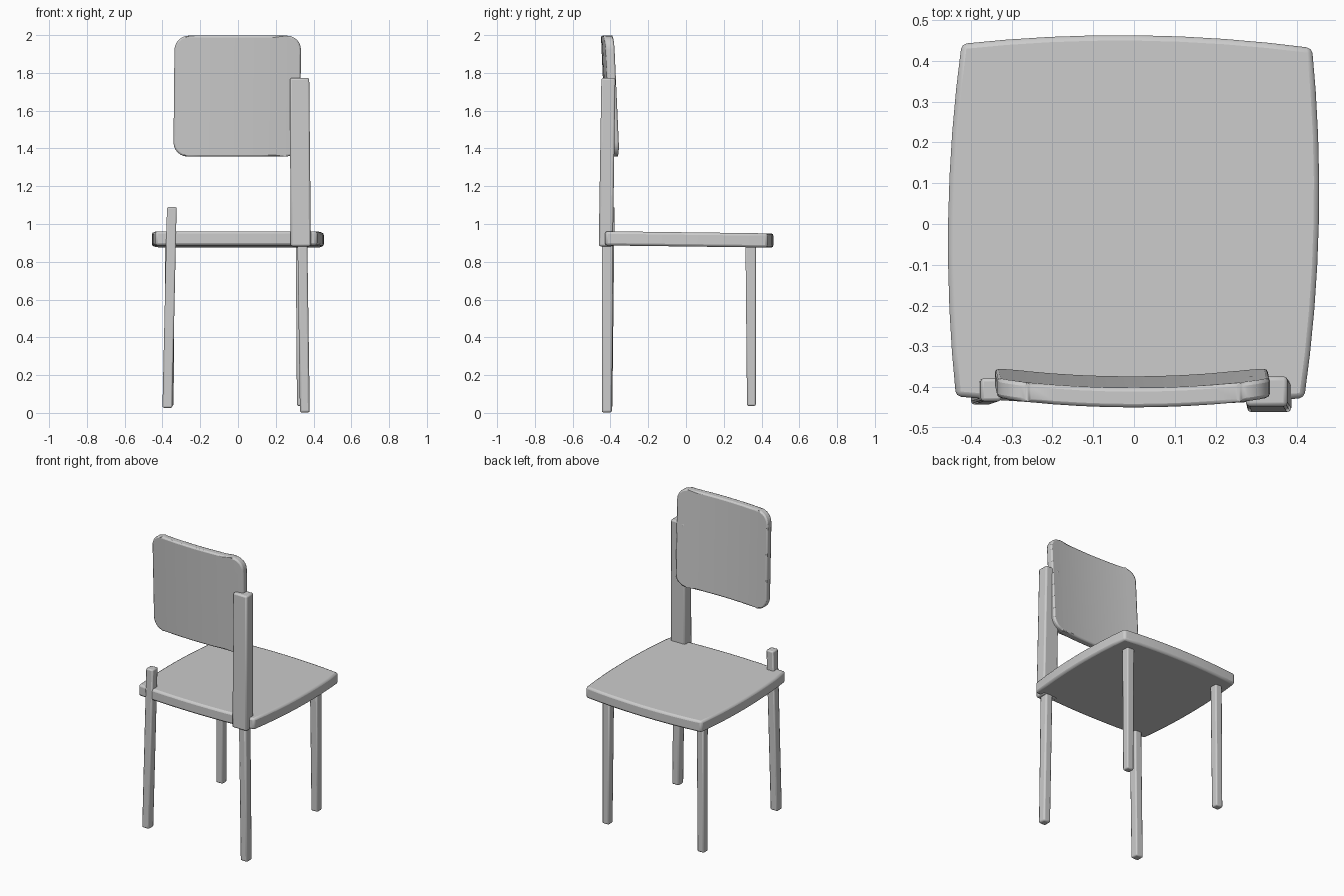
import bpy, bmesh, math

if "Cube" in bpy.data.objects:
    bpy.data.objects.remove(bpy.data.objects["Cube"])


def finish(bm, name, bevel, segments=2):
    bmesh.ops.recalc_face_normals(bm, faces=bm.faces)
    mesh = bpy.data.meshes.new(name)
    bm.to_mesh(mesh)
    bm.free()
    obj = bpy.data.objects.new(name, mesh)
    bpy.context.collection.objects.link(obj)
    mod = obj.modifiers.new("soft_edges", 'BEVEL')
    mod.width = bevel
    mod.segments = segments
    mod.limit_method = 'ANGLE'
    mod.angle_limit = math.radians(40)
    bpy.ops.object.select_all(action='DESELECT')
    obj.select_set(True)
    bpy.context.view_layer.objects.active = obj
    bpy.ops.object.shade_smooth_by_angle(angle=math.radians(35))
    return obj


def slab(outline, offset):
    """Extrude a closed outline of 3D points by an offset."""
    bm = bmesh.new()
    face = bm.faces.new([bm.verts.new(p) for p in outline])
    new = bmesh.ops.extrude_face_region(bm, geom=[face], use_keep_orig=True)["geom"]
    verts = [g for g in new if isinstance(g, bmesh.types.BMVert)]
    bmesh.ops.translate(bm, verts=verts, vec=offset)
    return bm


def bar(name, low, high, bevel=0.008):
    """Tapered bar between two rectangles (x0, x1, y0, y1, z)."""
    bm = bmesh.new()
    rings = []
    for x0, x1, y0, y1, z in (low, high):
        rings.append([bm.verts.new((x, y, z)) for x, y in
                      ((x0, y0), (x1, y0), (x1, y1), (x0, y1))])
    for ring in rings:
        bm.faces.new(ring)
    for i in range(4):
        j = (i + 1) % 4
        bm.faces.new((rings[0][i], rings[0][j], rings[1][j], rings[1][i]))
    return finish(bm, name, bevel)


# Seat: four bowed sides, sloping slightly down towards +y
corners = [(-0.437, -0.423), (0.418, -0.427), (0.437, 0.432), (-0.423, 0.442)]
bows = [(0, -0.02), (0.026, 0), (0, 0.026), (-0.026, 0)]
outline = []
for i, (ax, ay) in enumerate(corners):
    bx, by = corners[(i + 1) % 4]
    for k in range(8):
        t = k / 8
        b = 4 * t * (1 - t)
        x = ax + (bx - ax) * t + bows[i][0] * b
        y = ay + (by - ay) * t + bows[i][1] * b
        outline.append((x, y, 0.884 - 0.013 * y))
finish(slab(outline, (0, 0, 0.075)), "seat", 0.013)

# Legs: the left back leg carries on above the seat
bar("back_leg_right", (0.328, 0.38, -0.446, -0.392, 0.005), (0.315, 0.367, -0.446, -0.386, 0.90), 0.01)
bar("back_leg_left", (-0.40, -0.348, -0.443, -0.39, 0.03), (-0.376, -0.325, -0.435, -0.378, 1.093))
bar("front_leg_right", (0.312, 0.36, 0.323, 0.37, 0.04), (0.306, 0.36, 0.315, 0.37, 0.90))
bar("front_leg_left", (-0.39, -0.341, 0.323, 0.37, 0.04), (-0.385, -0.335, 0.315, 0.37, 0.90))

# Wide upright holding the backrest
bar("back_post", (0.278, 0.386, -0.462, -0.387, 0.885), (0.275, 0.377, -0.448, -0.374, 1.776), 0.01)

# Backrest: rounded rectangle, curved across and leaning back
radius = 0.075
outline = []
for cx, cz, start in ((1, 1, 0), (-1, 1, 90), (-1, -1, 180), (1, -1, 270)):
    for k in range(7):
        a = math.radians(start + 15 * k)
        outline.append((cx * (0.335 - radius) + radius * math.cos(a), -0.024,
                        1.68 + cz * (0.32 - radius) + radius * math.sin(a)))
bm = slab(outline, (0, 0.048, 0))
for i in range(-4, 5):
    bmesh.ops.bisect_plane(bm, geom=bm.verts[:] + bm.edges[:] + bm.faces[:],
                           plane_co=(i * 0.065, 0, 0), plane_no=(1, 0, 0))
for v in bm.verts:
    rise = v.co.z - 1.68
    v.co.y += -0.412 - 0.045 * rise + 0.022 * (v.co.x / 0.335) ** 2
    v.co.x -= 0.004 - 0.01 * rise
finish(bm, "backrest", 0.009)

# Stand the chair on the floor
bpy.context.view_layer.update()
for obj in bpy.data.objects:
    obj.location.z -= 0.003
